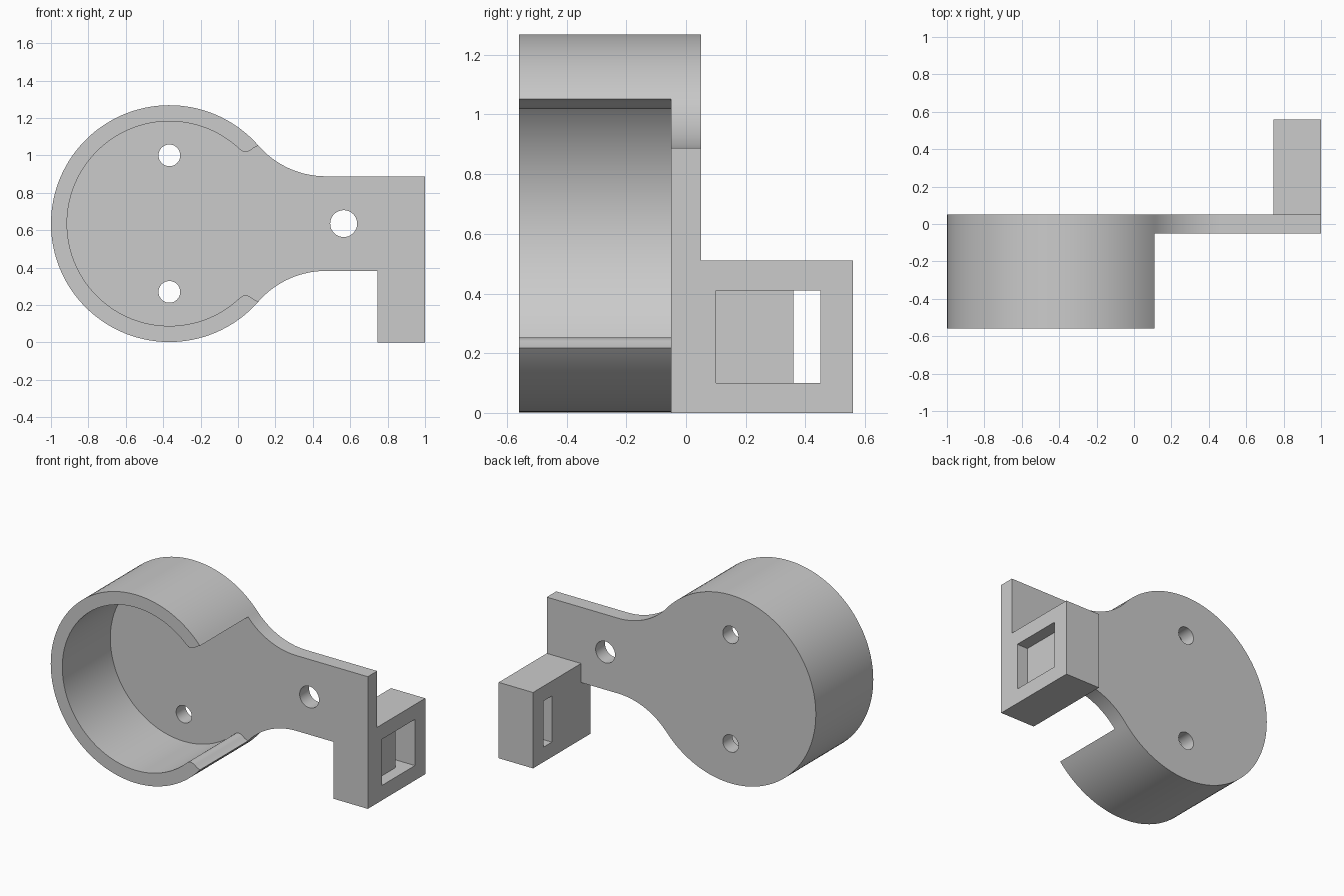
import bpy, bmesh
from math import sin, cos, radians, atan2, degrees, hypot
from mathutils import Vector

cube = bpy.data.objects.get("Cube")
if cube:
    bpy.data.objects.remove(cube, do_unlink=True)

grey = bpy.data.materials.new("light grey")
grey.use_nodes = True
colour = (0.6, 0.6, 0.6, 1)
grey.diffuse_color = colour
grey.node_tree.nodes["Principled BSDF"].inputs["Base Color"].default_value = colour

CX, CZ, R, R_IN = -0.367, 0.635, 0.633, 0.547
FRONT, PLATE_F, PLATE_B, BACK = -0.56, -0.05, 0.05, 0.56
HALF_NECK = 0.253


def arc(cx, cz, r, a, b, n):
    steps = [radians(a + (b - a) * i / n) for i in range(n + 1)]
    return [(cx + r * cos(t), cz + r * sin(t)) for t in steps]


def mirror_z(points):
    return [(x, 2 * CZ - z) for x, z in reversed(points)]


def prism(name, points, offset, axis="Y"):
    """Extrude an outline along Y (points are x, z) or X (points are y, z)."""
    along = Vector((0, offset[1] - offset[0], 0)) if axis == "Y" else Vector((offset[1] - offset[0], 0, 0))
    bm = bmesh.new()
    place = (lambda p: (p[0], offset[0], p[1])) if axis == "Y" else (lambda p: (offset[0], p[0], p[1]))
    face = bm.faces.new([bm.verts.new(place(p)) for p in points])
    top = bmesh.ops.extrude_face_region(bm, geom=[face])["geom"]
    bmesh.ops.translate(bm, vec=along, verts=[v for v in top if isinstance(v, bmesh.types.BMVert)])
    bmesh.ops.recalc_face_normals(bm, faces=bm.faces)
    mesh = bpy.data.meshes.new(name)
    bm.to_mesh(mesh)
    bm.free()
    mesh.materials.append(grey)
    obj = bpy.data.objects.new(name, mesh)
    bpy.context.collection.objects.link(obj)
    return obj


def rect(a0, a1, z0, z1):
    return [(a0, z0), (a1, z0), (a1, z1), (a0, z1)]


def finish(obj, cutters=()):
    """Cut the openings, then smooth the curved walls."""
    bpy.ops.object.select_all(action="DESELECT")
    obj.select_set(True)
    bpy.context.view_layer.objects.active = obj
    for cutter in cutters:
        mod = obj.modifiers.new("cut", "BOOLEAN")
        mod.operation, mod.solver, mod.object = "DIFFERENCE", "EXACT", cutter
        bpy.ops.object.modifier_apply(modifier=mod.name)
    for cutter in cutters:
        bpy.data.objects.remove(cutter, do_unlink=True)
    bpy.ops.object.shade_smooth_by_angle(angle=radians(25))


# Neck fillet tangent to the disc and to the straight arm
fx, fr = 0.47, 0.479
dx, dz = fx - CX, HALF_NECK + fr
join = degrees(atan2(dz, dx))
fillet = arc(fx, CZ + dz, fr, 180 + join, 270, 20)

# Back plate: disc, neck, arm and downward tab
disc = arc(CX, CZ, R, join, 360 - join, 96)
lower = mirror_z(fillet)
outline = disc + lower[::-1][1:] if hypot(lower[0][0] - disc[-1][0], 0) > 0.1 else disc + lower[1:]
outline += [(0.745, CZ - HALF_NECK), (0.745, 0), (1, 0), (1, CZ + HALF_NECK)]
outline += fillet[:0:-1]
plate = prism("back_plate", outline, (PLATE_F, PLATE_B))
holes = [(CX, 0.27, 0.058), (CX, 1.0, 0.058), (0.565, CZ, 0.072)]
finish(plate, [prism("hole_cutter", arc(x, z, r, 0, 352.5, 47), (-0.2, 0.2)) for x, z, r in holes])

# Cup wall: open ring with softly flared lips at the opening
lip = [(0.085, 1.041), (0.07, 1.029), (0.055, 1.021), (0.04, 1.018), (0.024, 1.021)]
inner = arc(CX, CZ, R_IN, 47, 313, 90)
wall = disc + mirror_z(lip)[::-1] + inner[::-1] + lip[::-1]
finish(prism("cup_wall", wall, (FRONT, PLATE_F)))

# Block behind the tab, with a shallow pocket and a through slot
block = prism("slotted_block", rect(PLATE_B, BACK, 0, 0.51), (0.745, 1), "X")
pocket = prism("pocket_cutter", rect(0.1, 0.45, 0.1, 0.41), (0.92, 1.1), "X")
slot = prism("slot_cutter", rect(0.36, 0.45, 0.1, 0.41), (0.6, 0.95), "X")
finish(block, [pocket, slot])
